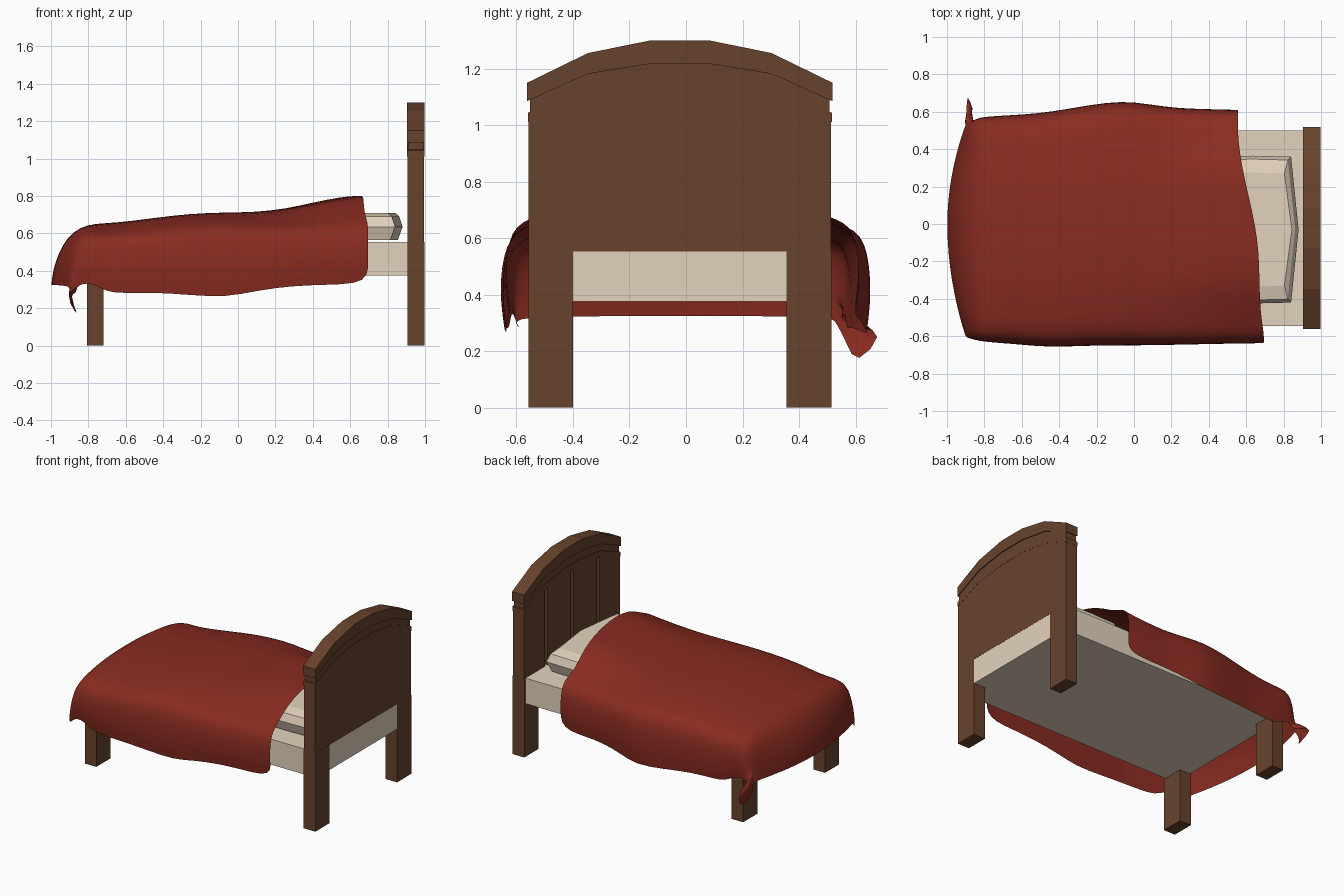
import bpy, bmesh, math
from mathutils import Vector

if "Cube" in bpy.data.objects:
    bpy.data.objects.remove(bpy.data.objects["Cube"])


def material(name, rgb):
    m = bpy.data.materials.new(name)
    m.diffuse_color = (*rgb, 1)
    m.use_nodes = True
    m.node_tree.nodes["Principled BSDF"].inputs["Base Color"].default_value = m.diffuse_color
    return m


WOOD = material("brown wood", (0.136, 0.055, 0.025))
LINEN = material("beige linen", (0.77, 0.65, 0.51))
RED = material("red blanket cloth", (0.25, 0.025, 0.015))


def finish(name, bm, mat, fix_normals=True):
    if fix_normals:
        bmesh.ops.recalc_face_normals(bm, faces=bm.faces)
    me = bpy.data.meshes.new(name)
    bm.to_mesh(me)
    bm.free()
    ob = bpy.data.objects.new(name, me)
    me.materials.append(mat)
    bpy.context.collection.objects.link(ob)
    return ob


def loft(name, rings, mat):
    """Closed solid through rings of equal point count."""
    bm = bmesh.new()
    vs = [[bm.verts.new(p) for p in r] for r in rings]
    n = len(rings[0])
    for a, b in zip(vs, vs[1:]):
        for i in range(n):
            bm.faces.new((a[i], a[(i + 1) % n], b[(i + 1) % n], b[i]))
    bm.faces.new(vs[0])
    bm.faces.new(vs[-1])
    return finish(name, bm, mat)


def box(name, x0, x1, y0, y1, z0, z1, mat):
    base = [(x0, y0), (x1, y0), (x1, y1), (x0, y1)]
    return loft(name, [[(x, y, z) for x, y in base] for z in (z0, z1)], mat)


# Headboard: every band follows one faceted arch
CY = -0.022
ARCH = [(-0.54, 1.15), (-0.325, 1.255), (-0.103, 1.30),
        (0.103, 1.30), (0.325, 1.255), (0.54, 1.15)]


def arch_z(y, drop):
    """Arch height lowered by `drop`, a little more towards the middle."""
    for (ya, za), (yb, zb) in zip(ARCH, ARCH[1:]):
        if y <= yb + 1e-6:
            t = (y - ya) / (yb - ya)
            k = 1.27 - 0.27 * max(0, (abs(y) - 0.103) / 0.437)
            return za + (zb - za) * t - drop * k
    return ARCH[-1][1] - drop


def band(name, y0, y1, x0, x1, top, drop=None, floor=None):
    """Board between y0 and y1 (relative to centre) below the arch by `top`."""
    ys = [y0] + [y for y, _ in ARCH if y0 + 0.01 < y < y1 - 0.01] + [y1]
    upper = [(CY + y, arch_z(y, top)) for y in ys]
    if floor is None:
        lower = [(CY + y, arch_z(y, drop)) for y in reversed(ys)]
    else:
        lower = [(CY + y1, floor), (CY + y0, floor)]
    return loft(name, [[(x, y, z) for y, z in upper + lower] for x in (x0, x1)], WOOD)


band("headboard_cap", -0.54, 0.54, 0.903, 0.998, 0, drop=0.065)
band("headboard_neck", -0.53, 0.53, 0.910, 0.992, 0.065, drop=0.109)
band("headboard_lower_moulding", -0.538, 0.538, 0.904, 0.996, 0.107, drop=0.14)
band("headboard_core", -0.536, 0.536, 0.925, 0.995, 0.139, floor=0.552)
edges = [-0.536, -0.29, 0, 0.29, 0.536]
for i, (a, b) in enumerate(zip(edges, edges[1:])):
    band(f"headboard_plank_{i + 1}", a + (0.014 if i else 0),
         b - (0.014 if i < 3 else 0), 0.907, 0.925, 0.139, floor=0.552)

# Legs
for side, y0, y1 in (("front", -0.558, -0.40), ("back", 0.355, 0.515)):
    box(f"{side}_headboard_leg", 0.905, 0.996, y0, y1, 0, 0.555, WOOD)
    box(f"{side}_foot_leg", -0.808, -0.718, y0, y1, 0, 0.45, WOOD)

# Mattress
box("mattress", -0.80, 0.994, -0.546, 0.50, 0.375, 0.555, LINEN)

# Pillow: flat faceted cushion with bulging long edges
outline = [(-0.20, -0.39), (0.0, -0.395), (0.205, -0.39), (0.245, 0),
           (0.205, 0.39), (0.0, 0.395), (-0.20, 0.39), (-0.24, 0)]
rings = []
for inset, z in ((0.025, 0.565), (0.0, 0.635), (0.018, 0.69), (0.09, 0.708)):
    rings.append([(0.635 + x - math.copysign(min(inset, abs(x)), x) * (0.4 if z > 0.7 else 1),
                   -0.03 + y - math.copysign(min(inset, abs(y)), y), z) for x, y in outline])
loft("pillow", rings, LINEN)

# Blanket: cross-sections from head to foot
# x at sides, extra x at centre, top z, hem z, +y half width, -y half width
STATIONS = [
    (0.67, 0, 0.80, 0.37, 0.61, 0.635), (0.61, 0, 0.797, 0.33, 0.612, 0.64),
    (0.45, 0, 0.768, 0.325, 0.615, 0.64), (0.28, 0, 0.732, 0.32, 0.62, 0.645),
    (0.10, 0, 0.713, 0.295, 0.64, 0.648), (-0.06, 0, 0.712, 0.258, 0.66, 0.65),
    (-0.25, 0, 0.706, 0.27, 0.635, 0.65), (-0.45, 0, 0.682, 0.285, 0.598, 0.66),
    (-0.60, 0, 0.662, 0.28, 0.585, 0.645), (-0.70, 0, 0.655, 0.285, 0.58, 0.638),
    (-0.77, 0, 0.65, 0.33, 0.575, 0.632), (-0.83, -0.01, 0.635, 0.335, 0.57, 0.625),
    (-0.865, -0.05, 0.58, 0.31, 0.55, 0.615), (-0.885, -0.077, 0.49, 0.29, 0.535, 0.61),
    (-0.895, -0.095, 0.41, 0.285, 0.53, 0.605), (-0.90, -0.10, 0.325, 0.285, 0.53, 0.60)]
HALF = [(0.98, 0), (1.0, 0.22), (1.0, 0.44), (0.985, 0.63), (0.95, 0.775),
        (0.87, 0.855), (0.74, 0.91), (0.5, 0.97), (0.25, 1.0)]
SECTION = [(-a, b) for a, b in HALF] + [(0, 1.0)] + HALF[::-1]


def smooth(a, b, t):
    t = max(0, min(1, (t - a) / (b - a)))
    return t * t * (3 - 2 * t)


bm = bmesh.new()
grid = []
for xs, bulge, top, hem, wp, wn in STATIONS:
    row = []
    near_head = smooth(-0.1, 0.67, xs)
    for f, zf in SECTION:
        y = f * (wp if f > 0 else wn)
        x = xs + bulge * (1 - f * f)
        # slanted turned-down edge near the pillow
        x += near_head * (-0.115 * smooth(-0.2, 0.5, y) + 0.025 * smooth(0.4, 0.62, -y))
        z = hem + (top - hem) * zf
        # the cloth falls off the pillow's ends
        z -= 0.08 * near_head * smooth(0.33, 0.5, abs(y + 0.03)) * zf
        row.append(bm.verts.new((x, y, z)))
    grid.append(row)
# drooping loose corner at the back of the foot end
for i, j, co in ((-1, -1, (-0.84, 0.60, 0.14)), (-1, -2, (-0.91, 0.57, 0.23)),
                 (-2, -1, (-0.91, 0.71, 0.27)), (-2, -2, (-0.90, 0.61, 0.37)),
                 (-3, -1, (-0.86, 0.62, 0.28))):
    grid[i][j].co = Vector(co)
for a, b in zip(grid, grid[1:]):
    for i in range(len(a) - 1):
        bm.faces.new((a[i], a[i + 1], b[i + 1], b[i]))
blanket = finish("blanket", bm, RED, fix_normals=False)
if sum(p.normal.z for p in blanket.data.polygons) < 0:
    blanket.data.flip_normals()
blanket.modifiers.new("soften", "SUBSURF").levels = 1
blanket.modifiers["soften"].render_levels = 1
for p in blanket.data.polygons:
    p.use_smooth = True
